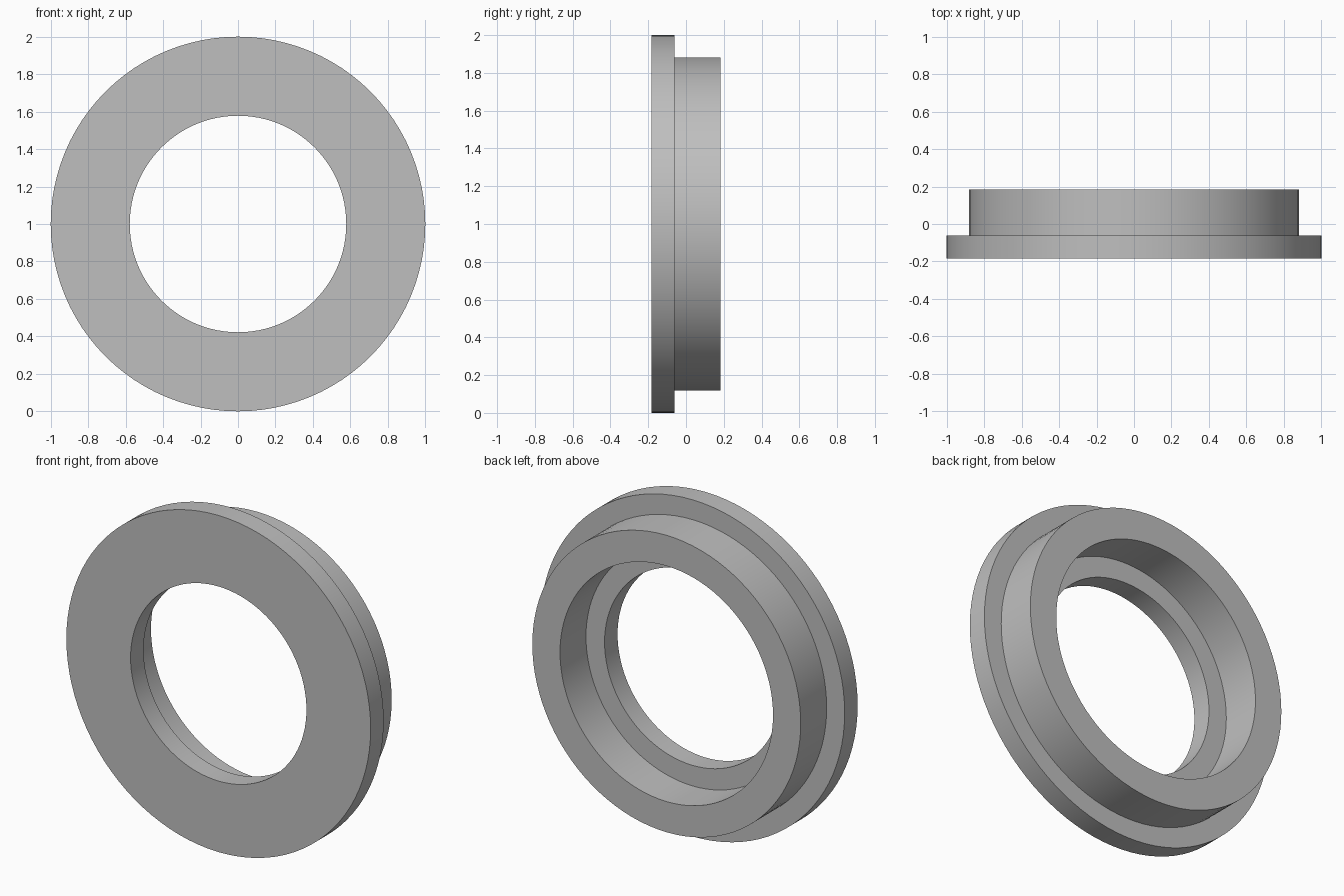
import bpy
import bmesh
import math
from mathutils import Matrix, Vector

cube = bpy.data.objects.get("Cube")
if cube:
    bpy.data.objects.remove(cube, do_unlink=True)

SEGMENTS = 96
FLANGE_R, NECK_R, BORE_R, HOLE_R = 1.0, 0.882, 0.70, 0.578
FRONT, STEP, BACK = -0.183, -0.061, 0.183

# Plain grey material
grey = bpy.data.materials.new("light_grey")
grey.use_nodes = True
colour = (0.52, 0.52, 0.52, 1)
grey.diffuse_color = colour
grey.node_tree.nodes["Principled BSDF"].inputs["Base Color"].default_value = colour

# Closed cross-section as (radius, y): flange, neck, counterbore, through hole
profile = [
    (HOLE_R, FRONT), (FLANGE_R, FRONT), (FLANGE_R, STEP), (NECK_R, STEP),
    (NECK_R, BACK), (BORE_R, BACK), (BORE_R, STEP), (HOLE_R, STEP),
]

# Revolve the section around the y axis
bm = bmesh.new()
verts = [bm.verts.new((r, y, 0)) for r, y in profile]
edges = [bm.edges.new((a, b)) for a, b in zip(verts, verts[1:] + verts[:1])]
bmesh.ops.spin(bm, geom=verts + edges, cent=Vector(), axis=Vector((0, 1, 0)),
               angle=math.tau, steps=SEGMENTS, use_merge=True)
bmesh.ops.remove_doubles(bm, verts=bm.verts, dist=1e-4)
bmesh.ops.recalc_face_normals(bm, faces=bm.faces)
bmesh.ops.transform(bm, matrix=Matrix.Translation((0, 0, FLANGE_R)), verts=bm.verts)

mesh = bpy.data.meshes.new("flanged_ring")
bm.to_mesh(mesh)
bm.free()
mesh.materials.append(grey)
ring = bpy.data.objects.new("flanged_ring", mesh)
bpy.context.collection.objects.link(ring)

# Smooth walls, crisp rims
bpy.ops.object.select_all(action="DESELECT")
ring.select_set(True)
bpy.context.view_layer.objects.active = ring
bpy.ops.object.shade_smooth_by_angle(angle=math.radians(30))
